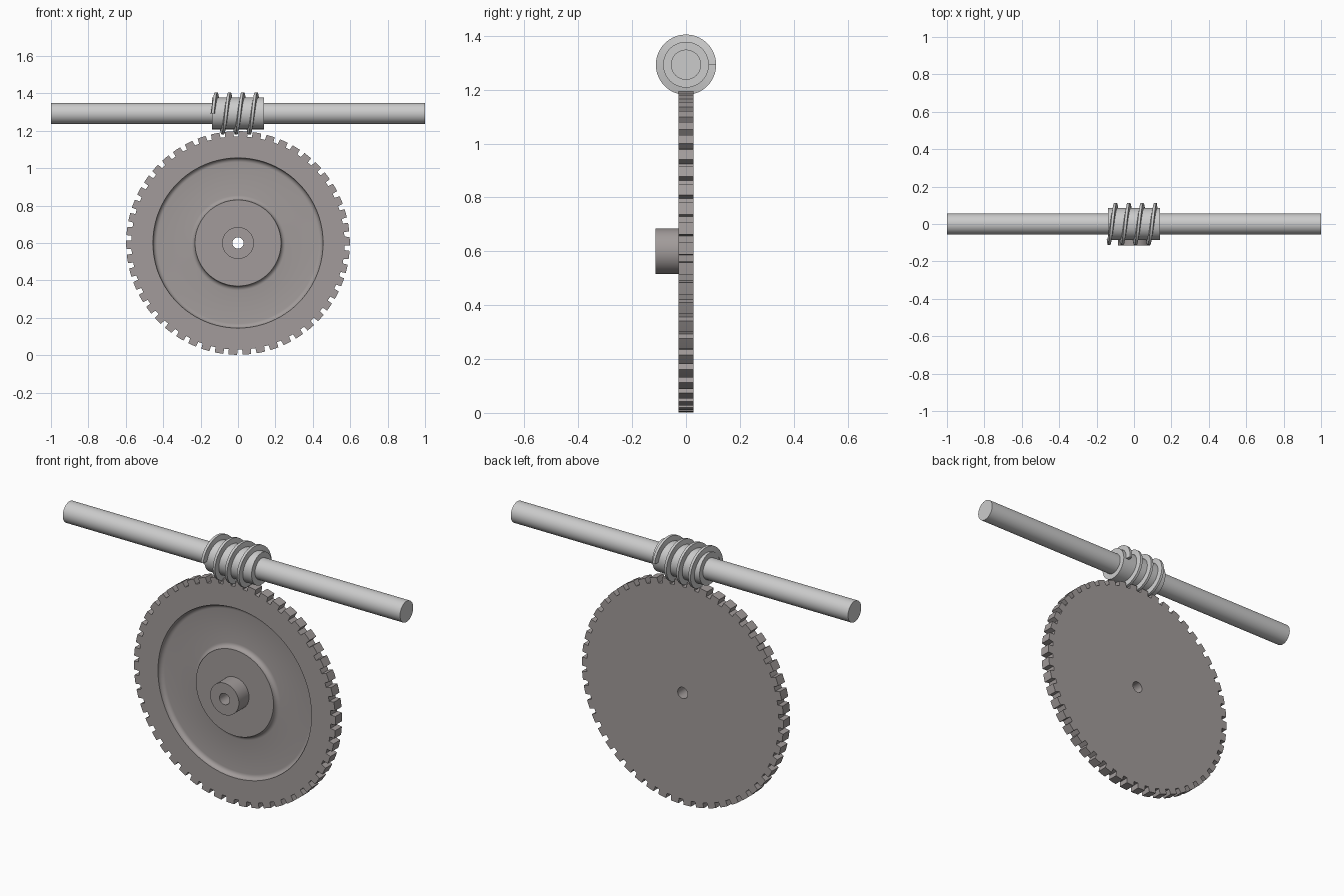
import bpy, bmesh
from math import pi, tau, sin, cos, radians

if "Cube" in bpy.data.objects:
    bpy.data.objects.remove(bpy.data.objects["Cube"])

WHEEL_Z, WORM_Z = 0.6, 1.293
TEETH, ROOT, TIP = 50, 0.57, 0.598


def finish(name, bm, mat=None):
    bmesh.ops.recalc_face_normals(bm, faces=bm.faces[:])
    me = bpy.data.meshes.new(name)
    bm.to_mesh(me)
    bm.free()
    ob = bpy.data.objects.new(name, me)
    bpy.context.collection.objects.link(ob)
    if mat:
        me.materials.append(mat)
    bpy.ops.object.select_all(action='DESELECT')
    ob.select_set(True)
    bpy.context.view_layer.objects.active = ob
    bpy.ops.object.shade_smooth_by_angle(angle=radians(35))
    return ob


def skin(bm, rings, closed_rings, closed_path):
    """Join matching loops of vertices with quads."""
    n = len(rings[0])
    for k in range(len(rings) - (0 if closed_path else 1)):
        a, b = rings[k], rings[(k + 1) % len(rings)]
        for i in range(n if closed_rings else n - 1):
            j = (i + 1) % n
            bm.faces.new((a[i], a[j], b[j], b[i]))


# Worm wheel: lathed section whose rim steps between root and tip radius
mat = bpy.data.materials.new("wheel_metal")
mat.diffuse_color = (0.36, 0.33, 0.325, 1)
mat.use_nodes = True
mat.node_tree.nodes["Principled BSDF"].inputs["Base Color"].default_value = mat.diffuse_color
F, B, D, FIL = -0.028, 0.028, -0.004, 0.024
arc = [pi / 2 * k / 6 for k in range(7)]
profile = [(0.03, B), ('rim', B), ('rim', F)]
profile += [(0.455 - FIL * (1 - cos(t)), F + FIL * sin(t)) for t in arc]
profile += [(0.23 + FIL * (1 - sin(t)), F + FIL * cos(t)) for t in arc]
profile += [(0.085, F), (0.085, -0.114), (0.03, -0.114)]
steps = [(-0.17, ROOT), (0.17, ROOT), (0.2, TIP), (0.5, TIP), (0.8, TIP)]
spokes = [(pi / 2 + radians(1) + tau * (t + f) / TEETH, r)
          for t in range(TEETH) for f, r in steps]
bm = bmesh.new()
rings = []
for r, y in profile:
    ring = []
    for a, rim in spokes:
        rad = rim if r == 'rim' else r
        ring.append(bm.verts.new((rad * cos(a), y, WHEEL_Z + rad * sin(a))))
    rings.append(ring)
skin(bm, rings, True, True)
finish("worm_wheel", bm, mat)

# Shaft with the thicker worm core, lathed about x
bm = bmesh.new()
rings = []
for x, r in [(-1, 0.056), (-0.14, 0.056), (-0.14, 0.085),
             (0.14, 0.085), (0.14, 0.056), (1, 0.056)]:
    rings.append([bm.verts.new((x, r * cos(tau * i / 64), WORM_Z + r * sin(tau * i / 64)))
                  for i in range(64)])
skin(bm, rings, True, False)
bm.faces.new(rings[0])
bm.faces.new(rings[-1])
finish("worm_shaft", bm)

# Worm thread: trapezoid section swept along a helix
PITCH = 0.0713
section = [(-0.011, 0.083), (-0.007, 0.112), (0.007, 0.112), (0.011, 0.083)]
bm = bmesh.new()
rings = []
N = 224
for k in range(N + 1):
    a = -4 * pi + 7 * pi * k / N
    x0 = -0.028 - PITCH * a / tau
    rings.append([bm.verts.new((x0 + dx, r * cos(a), WORM_Z + r * sin(a)))
                  for dx, r in section])
skin(bm, rings, True, False)
bm.faces.new(rings[0])
bm.faces.new(rings[-1])
finish("worm_thread", bm)
